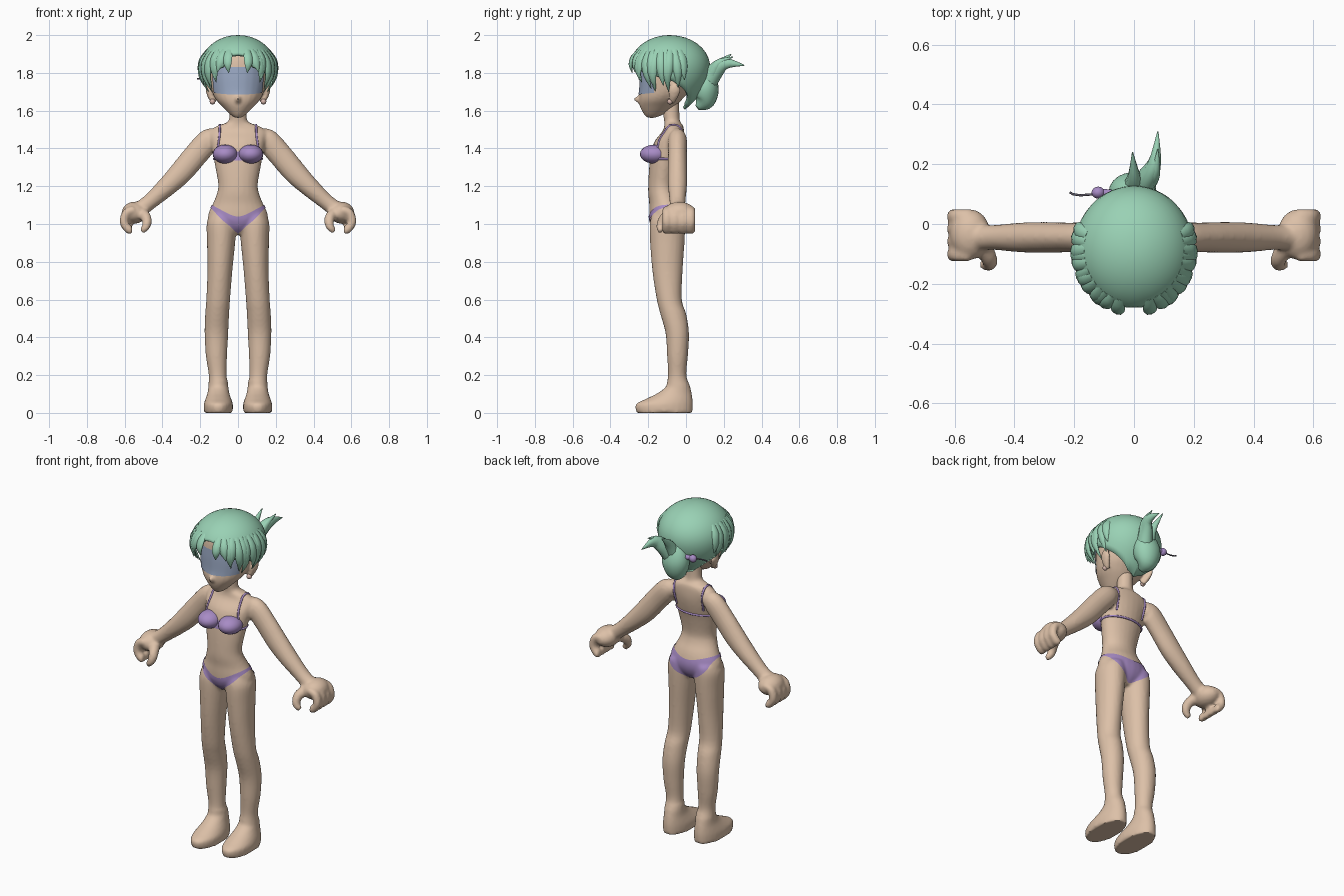
import bpy, bmesh, math
from mathutils import Vector, Matrix
from mathutils.bvhtree import BVHTree

if "Cube" in bpy.data.objects:
    bpy.data.objects.remove(bpy.data.objects["Cube"])


def material(name, rgb):
    m = bpy.data.materials.new(name)
    m.diffuse_color = (*rgb, 1)
    m.use_nodes = True
    m.node_tree.nodes["Principled BSDF"].inputs["Base Color"].default_value = m.diffuse_color
    return m


SKIN = material("skin", (0.72, 0.53, 0.39))
GREEN = material("hair green", (0.32, 0.64, 0.46))
PURPLE = material("purple cloth", (0.39, 0.26, 0.56))
BLUE = material("eye band blue", (0.32, 0.39, 0.54))
GREY = material("pin grey", (0.13, 0.12, 0.16))
PINK = material("earring pink", (0.66, 0.46, 0.40))


def finish(bm, name, mat):
    bmesh.ops.recalc_face_normals(bm, faces=bm.faces[:])
    me = bpy.data.meshes.new(name)
    bm.to_mesh(me)
    bm.free()
    ob = bpy.data.objects.new(name, me)
    bpy.context.collection.objects.link(ob)
    me.materials.append(mat)
    me.polygons.foreach_set("use_smooth", [True] * len(me.polygons))
    return ob


def spline(rows, k):
    """Catmull-Rom resampling of tuples."""
    out, last = [], len(rows) - 1
    for i in range(last):
        quads = list(zip(rows[max(i - 1, 0)], rows[i], rows[i + 1], rows[min(i + 2, last)]))
        for j in range(k):
            t = j / k
            out.append([0.5 * (2 * b + (c - a) * t + (2 * a - 5 * b + 4 * c - d) * t * t
                               + (3 * b - a - 3 * c + d) * t ** 3) for a, b, c, d in quads])
    return out + [list(rows[-1])]


def tube(bm, rows, n=16, k=4, ref=(0, 1, 0), axis=None):
    """Closed loft through (x, y, z, radius across, radius along ref)."""
    pts = spline(rows, k)
    rings = []
    for i, p in enumerate(pts):
        c = Vector(p[:3])
        t = Vector(axis) if axis else Vector(pts[min(i + 1, len(pts) - 1)][:3]) - Vector(pts[max(i - 1, 0)][:3])
        u = t.cross(Vector(ref)).normalized()
        v = u.cross(t).normalized()
        rings.append([bm.verts.new(c + u * max(p[3], .001) * math.cos(q) + v * max(p[4], .001) * math.sin(q))
                      for q in (2 * math.pi * j / n for j in range(n))])
    for r0, r1 in zip(rings, rings[1:]):
        for j in range(n):
            bm.faces.new((r0[j], r0[(j + 1) % n], r1[(j + 1) % n], r1[j]))
    bm.faces.new(rings[0][::-1])
    bm.faces.new(rings[-1])


def stack(bm, rows, n=24):
    """Horizontal loft through (z, x centre, half width, front y, back y)."""
    tube(bm, [(x, (f + b) / 2, z, w, (b - f) / 2) for z, x, w, f, b in rows], n, axis=(0, 0, 1))


def ball(bm, c, r):
    bmesh.ops.create_uvsphere(bm, u_segments=20, v_segments=12, radius=1,
                              matrix=Matrix.Translation(c) @ Matrix.Diagonal((*r, 1)))


def fuse(bm, name, voxel):
    """Melt overlapping pieces into one smooth skin."""
    ob = finish(bm, name, SKIN)
    m = ob.modifiers.new("fuse", 'REMESH')
    m.mode, m.voxel_size, m.use_smooth_shade = 'VOXEL', voxel, True
    s = ob.modifiers.new("soften", 'SMOOTH')
    s.factor, s.iterations = 0.5, 4
    dg = bpy.context.evaluated_depsgraph_get()
    me = bpy.data.meshes.new_from_object(ob.evaluated_get(dg))
    ob.modifiers.clear()
    ob.data = me
    me.name = name
    if not me.materials:
        me.materials.append(SKIN)
    tree = BVHTree.FromPolygons([v.co for v in me.vertices], [p.vertices[:] for p in me.polygons])
    return tree


def surface(tree, origin, direction, lift):
    d = Vector(direction).normalized()
    hit = tree.ray_cast(Vector(origin), d)[0]
    return hit + d * lift if hit else None


def patch(name, mat, tree, cy, angles, low, high, rows=10, lift=.004):
    """Thin plate lying on a skin; angle 0 faces the front."""
    bm = bmesh.new()
    grid = []
    for a in angles:
        col = []
        for j in range(rows + 1):
            z = low(a) + (high(a) - low(a)) * j / rows
            p = surface(tree, (0, cy, z), (math.sin(a), -math.cos(a), 0), lift)
            col.append(bm.verts.new(p) if p else None)
        grid.append(col)
    for c0, c1 in zip(grid, grid[1:]):
        for j in range(rows):
            q = (c0[j], c1[j], c1[j + 1], c0[j + 1])
            if all(q):
                bm.faces.new(q)
    return finish(bm, name, mat)


def cord(name, mat, points, r):
    bm = bmesh.new()
    tube(bm, [(*p, r, r) for p in points if p], 8, 1, ref=(0.31, 0.2, 0.93))
    return finish(bm, name, mat)


# Body: torso and neck
bm = bmesh.new()
stack(bm, [(.945, 0, .04, -.14, -.05), (.98, 0, .10, -.175, -.02), (1.02, 0, .155, -.192, -.005),
           (1.06, 0, .155, -.195, -.005), (1.11, 0, .132, -.195, -.02), (1.16, 0, .112, -.2, -.045),
           (1.21, 0, .105, -.2, -.055), (1.3, 0, .12, -.195, -.04), (1.38, 0, .135, -.185, -.02),
           (1.44, 0, .145, -.165, -.01), (1.49, 0, .15, -.125, -.01), (1.52, 0, .11, -.115, -.015),
           (1.54, 0, .055, -.115, -.03), (1.58, 0, .045, -.12, -.035), (1.66, 0, .045, -.12, -.035)])
for s in (1, -1):
    # legs and feet
    stack(bm, [(z, s * (a + b) / 2, (b - a) / 2, f, k) for z, a, b, f, k in (
        (1.05, .02, .15, -.18, -.01), (1.0, .008, .166, -.192, -.004), (.9, .015, .164, -.19, -.008),
        (.75, .03, .162, -.178, -.018), (.6, .042, .168, -.155, -.022), (.52, .047, .174, -.135, .002),
        (.42, .052, .177, -.108, .016), (.3, .058, .17, -.1, .01), (.2, .06, .155, -.095, .002),
        (.14, .052, .158, -.105, .022))])
    stack(bm, [(z, s * .104, w, f, k) for z, w, f, k in (
        (0, .076, -.262, .035), (.045, .077, -.267, .037), (.075, .068, -.21, .035),
        (.105, .058, -.15, .03), (.14, .053, -.105, .022), (.17, .05, -.1, .01))])
    # arms
    tube(bm, [(s * x, -.045, z, a, b) for x, z, a, b in (
        (.10, 1.455, .04, .035), (.15, 1.445, .062, .05), (.22, 1.37, .064, .05), (.30, 1.275, .062, .052),
        (.38, 1.195, .052, .05), (.47, 1.115, .042, .042), (.53, 1.07, .045, .045))])
    # hands with curled fingers and thumb
    ball(bm, (s * .548, -.035, 1.06), (.068, .085, .058))
    for i in range(4):
        y = .025 - .042 * i
        tube(bm, [(s * x, y, z, .023, .026) for x, z in ((.55, 1.075), (.59, 1.06), (.604, 1.01), (.58, .972), (.56, .968))], 10)
    tube(bm, [(s * .51, -.07, 1.06, .033, .033), (s * .485, -.115, 1.03, .028, .028),
              (s * .485, -.135, .99, .023, .023), (s * .51, -.135, .96, .016, .016)], 10, ref=(1, 0, .2))
body = fuse(bm, "body", .009)

# Head: skull, pointed nose, ears
bm = bmesh.new()
stack(bm, [(1.562, 0, .015, -.205, -.165), (1.58, 0, .042, -.222, -.12), (1.62, 0, .082, -.243, -.06),
           (1.66, 0, .118, -.25, -.02), (1.71, 0, .14, -.245, .02), (1.8, 0, .155, -.24, .06),
           (1.89, 0, .14, -.225, .05), (1.94, 0, .08, -.17, 0)])
tube(bm, [(0, -.21, 1.655, .05, .035), (0, -.25, 1.66, .022, .018), (0, -.28, 1.662, .004, .004)], 12, ref=(1, 0, 0))
for s in (1, -1):
    tube(bm, [(s * .125, -.075, 1.64, .012, .012), (s * .142, -.068, 1.67, .016, .024),
              (s * .155, -.06, 1.71, .016, .032), (s * .155, -.055, 1.745, .01, .016)], 12)
head = fuse(bm, "head", .008)

# Eye band painted across the face
patch("eye_band", BLUE, head, -.1, [math.radians(-62 + 4 * i) for i in range(32)],
      lambda a: 1.685 + .012 * math.sin(a) ** 2, lambda a: 1.83)

# Swimwear bottom
def brief_low(a):
    s = abs(math.sin(a))
    return .95 + .137 * s ** (1.7 if math.cos(a) > 0 else 2.6)

def brief_high(a):
    s2 = math.sin(a) ** 2
    return 1.04 + .062 * s2 if math.cos(a) > 0 else 1.075 + .027 * s2

patch("swim_bottom", PURPLE, body, -.1, [2 * math.pi * i / 96 for i in range(97)], brief_low, brief_high, 14)

# Swimwear top: cups, bridge, band, shoulder straps
bm = bmesh.new()
for s in (1, -1):
    ball(bm, (s * .068, -.168, 1.37), (.066, .076, .05))
finish(bm, "top_cups", PURPLE)
patch("top_bridge", PURPLE, body, -.1, [math.radians(-40 + 8 * i) for i in range(11)],
      lambda a: 1.335, lambda a: 1.385, 4)
band = [(z, math.radians(a)) for a, z in ((50 + 10 * i, 1.345) for i in range(27))]
cord("back_band", PURPLE, [surface(body, (0, -.1, z), (math.sin(a), -math.cos(a), 0), .001) for z, a in band], .006)
for s in (1, -1):
    pts = []
    for i in range(23):
        a = math.radians(-2 + 10 * i)
        x = .108 - .012 * math.sin(max(a, 0)) - (.025 if a > 2 else 0) * (a - 2) / 1.6
        if a < math.radians(216):
            pts.append(surface(body, (s * x, -.08, 1.4), (0, -math.cos(a), math.sin(a)), .001))
    cord("shoulder_strap", PURPLE, pts, .006)

# Hair cap
def cap_radius(z):
    return math.sqrt(max(0, 1 - ((z - 1.83) / .17) ** 2)) if z > 1.83 else 1 - .65 * ((1.83 - z) / .23) ** 2

def cap_point(a, z, k=1.0):
    r = cap_radius(z) * k
    return Vector((.2 * r * math.sin(a), -.085 - .213 * r * math.cos(a), z))

def ramp(x, table):
    for (x0, y0), (x1, y1) in zip(table, table[1:]):
        if x <= x1:
            return y0 + (y1 - y0) * (x - x0) / (x1 - x0)
    return table[-1][1]

bm = bmesh.new()
N, ROWS = 72, 14
top = bm.verts.new((0, -.085, 2))
prev = None
for j in range(1, ROWS + 1):
    ring = []
    for i in range(N):
        a = 2 * math.pi * i / N
        deg = math.degrees(min(a, 2 * math.pi - a))
        bottom = ramp(deg, ((0, 1.9), (12, 1.895), (25, 1.83), (60, 1.79), (95, 1.755), (120, 1.7), (150, 1.625), (180, 1.605)))
        ring.append(bm.verts.new(cap_point(a, 2 - (2 - bottom) * (j / ROWS) ** 1.7)))
    for i in range(N):
        k = (i + 1) % N
        bm.faces.new((prev[i], prev[k], ring[k], ring[i]) if prev else (top, ring[k], ring[i]))
    prev = ring
cap = finish(bm, "hair_cap", GREEN)
sol = cap.modifiers.new("thickness", 'SOLIDIFY')
sol.thickness, sol.offset = .02, -1

# Fringe strands, a fan of flat pointed locks on each side
bm = bmesh.new()
for s in (1, -1):
    for i in range(12):
        deg = 18 + 8 * i
        a = math.radians(deg)
        tip = ramp(deg, ((0, 1.83), (18, 1.80), (35, 1.745), (60, 1.70), (85, 1.70), (110, 1.74))) + .03 * (i % 2)
        rows = []
        for t, w, h, k in ((0, .018, .008, .95), (.3, .026, .014, .99), (.65, .02, .012, 1.01), (1, .001, .001, .98 + .06 * (i % 2))):
            p = cap_point(s * (a + .1 * t * (1 if i % 3 else -.6)), 1.92 + (tip - 1.92) * t, k)
            rows.append((*p, w, h))
        tube(bm, rows, 8, 3, ref=(s * math.sin(a), -math.cos(a), 0))
finish(bm, "hair_fringe", GREEN)

# Tied bun with flicked ends
bm = bmesh.new()
tube(bm, [(0, .06, 1.615, .015, .015), (-.005, .095, 1.65, .06, .055), (-.005, .105, 1.71, .08, .068),
          (0, .105, 1.77, .07, .055), (.01, .1, 1.83, .03, .03)], 20)
tube(bm, [(.02, .11, 1.74, .05, .045), (.045, .155, 1.81, .045, .035), (.07, .21, 1.85, .03, .022),
          (.08, .31, 1.84, .002, .002)], 10, ref=(1, 0, 0))
tube(bm, [(0, .12, 1.77, .04, .04), (.0, .165, 1.84, .025, .02), (-.005, .24, 1.9, .002, .002)], 10, ref=(1, 0, 0))
tube(bm, [(.04, .13, 1.77, .035, .03), (.07, .17, 1.85, .02, .018), (.08, .25, 1.885, .002, .002)], 10, ref=(1, 0, 0))
finish(bm, "hair_bun", GREEN)

# Hair bead and pin, earrings
bm = bmesh.new()
ball(bm, (-.12, .105, 1.76), (.022, .02, .022))
tube(bm, [(-.12, .105, 1.76, .014, .014), (-.05, .1, 1.755, .014, .014)], 10)
finish(bm, "hair_bead", PURPLE)
cord("hair_pin", GREY, [(-.13, .1, 1.762), (-.18, .096, 1.766), (-.205, .1, 1.768), (-.215, .106, 1.77)], .004)
bm = bmesh.new()
for s in (1, -1):
    ball(bm, (s * .135, -.085, 1.648), (.015, .015, .015))
finish(bm, "earrings", PINK)

# Smooth shading, keeping crisp edges
bpy.ops.object.select_all(action='SELECT')
bpy.context.view_layer.objects.active = cap
bpy.ops.object.shade_smooth_by_angle(angle=math.radians(50))
